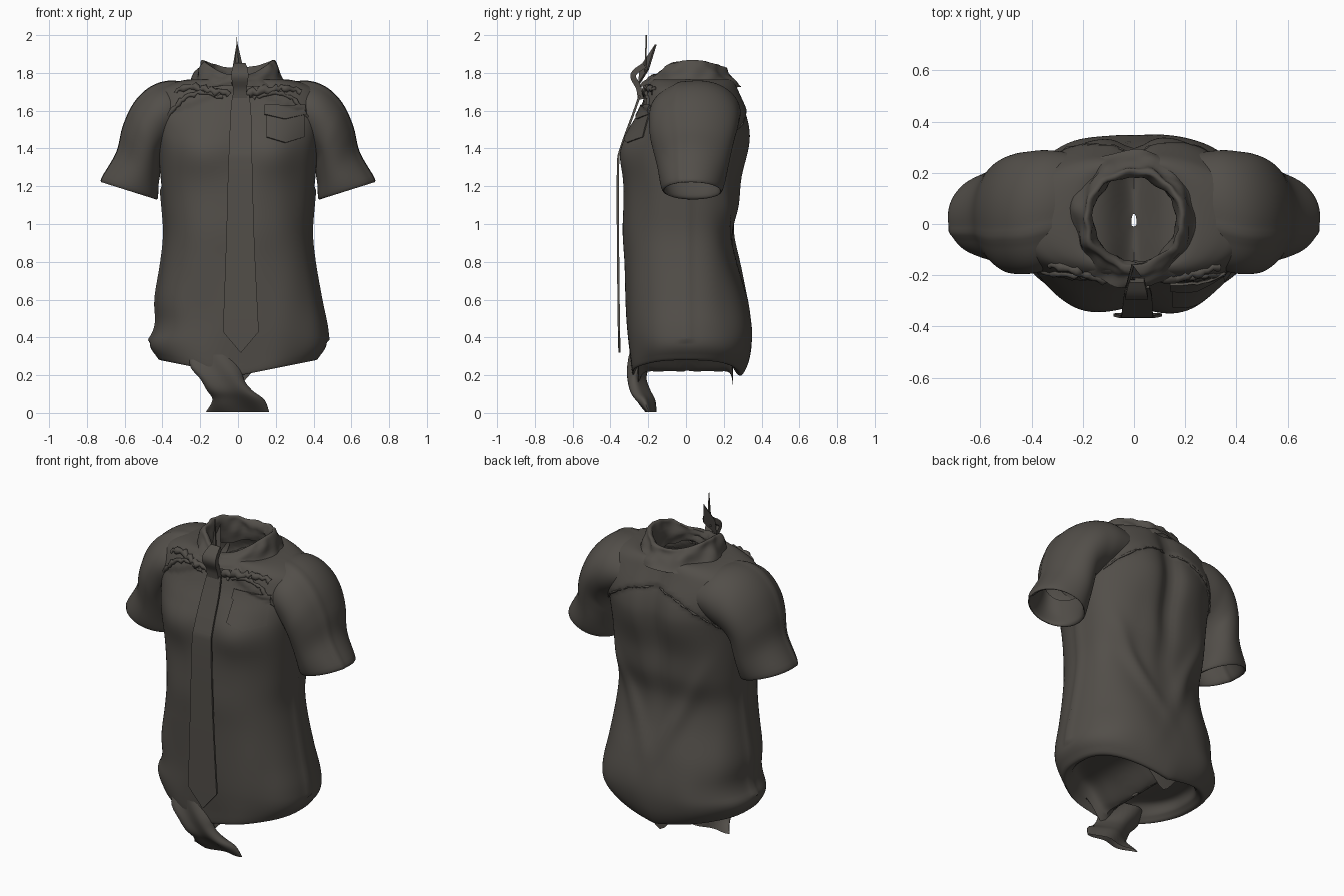
import bpy, bmesh, math, random
from mathutils import Vector, noise
from mathutils.bvhtree import BVHTree

random.seed(4)
if "Cube" in bpy.data.objects:
    bpy.data.objects.remove(bpy.data.objects["Cube"])

cloth = bpy.data.materials.new("dark warm grey cloth")
cloth.use_nodes = True
COLOR = (0.085, 0.077, 0.067, 1)
cloth.diffuse_color = COLOR
cloth.node_tree.nodes["Principled BSDF"].inputs["Base Color"].default_value = COLOR


def make(name, verts, faces, thick=0):
    mesh = bpy.data.meshes.new(name)
    mesh.from_pydata(verts, [], faces)
    mesh.materials.append(cloth)
    obj = bpy.data.objects.new(name, mesh)
    bpy.context.collection.objects.link(obj)
    bm = bmesh.new()
    bm.from_mesh(mesh)
    bmesh.ops.recalc_face_normals(bm, faces=bm.faces)
    bm.to_mesh(mesh)
    bm.free()
    bpy.ops.object.select_all(action="DESELECT")
    obj.select_set(True)
    bpy.context.view_layer.objects.active = obj
    bpy.ops.object.shade_smooth_by_angle(angle=math.radians(40))
    if thick:
        mod = obj.modifiers.new("thickness", "SOLIDIFY")
        mod.thickness, mod.offset = thick, 0
        obj.modifiers.new("crisp_edges", "EDGE_SPLIT").split_angle = math.radians(40)
    return obj


def loft(name, rings, closed=True, thick=0):
    n = len(rings[0])
    faces = []
    for r in range(len(rings) - 1):
        for i in range(n if closed else n - 1):
            a, b, j = r * n, (r + 1) * n, (i + 1) % n
            faces.append((a + i, a + j, b + j, b + i))
    return make(name, [p for ring in rings for p in ring], faces, thick)


def smooth_rows(rows, steps):
    """Catmull-Rom interpolation through rows of numbers."""
    out = []
    for k in range(len(rows) - 1):
        p0, p1 = rows[max(k - 1, 0)], rows[k]
        p2, p3 = rows[k + 1], rows[min(k + 2, len(rows) - 1)]
        for s in range(steps):
            t = s / steps
            out.append([b + t / 2 * (c - a + t * (2 * a - 5 * b + 4 * c - d + t * (3 * b - a - 3 * c + d)))
                        for a, b, c, d in zip(p0, p1, p2, p3)])
    return out + [list(rows[-1])]


def bump(x, z, cx, cz, rx, rz):
    return math.exp(-((x - cx) / rx) ** 2 - ((z - cz) / rz) ** 2)


def power(v, p):
    return math.copysign(abs(v) ** p, v)


# Torso from the closed underside up: height, half width, front y, back y
SECTIONS = [
    (0.33, 0.01, -0.01, 0.04), (0.33, 0.2, -0.14, 0.16), (0.32, 0.33, -0.23, 0.23),
    (0.23, 0.37, -0.27, 0.25), (0.2, 0.42, -0.29, 0.29),
    (0.29, 0.465, -0.3, 0.335), (0.43, 0.468, -0.31, 0.35), (0.6, 0.435, -0.318, 0.32),
    (0.8, 0.4, -0.325, 0.265), (0.95, 0.385, -0.33, 0.25), (1.1, 0.395, -0.325, 0.285),
    (1.25, 0.41, -0.325, 0.295), (1.4, 0.425, -0.33, 0.315), (1.5, 0.44, -0.3, 0.32),
    (1.6, 0.455, -0.25, 0.305), (1.7, 0.43, -0.21, 0.265), (1.745, 0.35, -0.19, 0.245),
    (1.765, 0.26, -0.17, 0.225), (1.76, 0.19, -0.15, 0.2)]


def torso_point(row, a):
    z, hw, yf, yb = row
    x = hw * power(math.cos(a), 0.82)
    s = power(math.sin(a), 0.82)
    y = s * yb if s > 0 else -s * yf
    if s < 0:
        # chest muscles and the yoke edge on the front
        out = 0.028 * (bump(x, z, 0.2, 1.36, 0.15, 0.12) + bump(x, z, -0.2, 1.36, 0.15, 0.12))
        out -= 0.012 * bump(x, z, 0, 1.35, 0.06, 0.2)
        out += 0.012 if z > 1.72 - abs(x) * 0.35 else 0
    else:
        # spine groove, shoulder blades, yoke arc and waist folds on the back
        out = -0.04 * bump(x, z, 0, 1.4, 0.06, 0.45)
        out += 0.025 * (bump(x, z, 0.15, 1.45, 0.14, 0.16) + bump(x, z, -0.15, 1.45, 0.14, 0.16))
        out += 0.012 if z > 1.62 - 1.3 * x * x else 0
        out += 0.02 * (bump(x + (z - 0.8) / 2, z, -0.1, 0.85, 0.05, 0.28)
                       + bump(x - (z - 0.8) / 2, z, 0.15, 0.9, 0.05, 0.25))
    out += 0.012 * noise.noise(Vector((x * 5, y * 5, z * 2.5)))
    y += out * max(-1, min(1, s * 1.5))
    # pinched side seam
    if 0.35 < z < 1.2:
        x += math.copysign(0.012 * math.exp(-(y / 0.025) ** 2), x)
    # uneven hips, raised leg openings and the low strip between them
    if x < 0:
        x *= 1 - 0.07 * math.exp(-((z - 0.47) / 0.09) ** 2)
    if z < 0.4 and hw < 0.36:
        z -= 0.11 * math.exp(-(x / 0.09) ** 2)
    z += 0.2 * abs(x) * max(0, min(1, (0.42 - z) / 0.2))
    return Vector((x, y, z))


SEG = 128
rings = [[torso_point(row, math.tau * i / SEG) for i in range(SEG)] for row in smooth_rows(SECTIONS, 6)]
torso = loft("shirt_body", rings)
tree = BVHTree.FromPolygons([v.co for v in torso.data.vertices],
                            [p.vertices[:] for p in torso.data.polygons])


def on_cloth(x, z, side=-1, lift=0.006):
    hit = tree.ray_cast(Vector((x, 2 * side, z)), Vector((0, -side, 0)))[0]
    return Vector((x, (hit.y if hit else 0.2 * side) + lift * side, z))


# Sleeves: top x, top z, under x, under z, front y, back y
SLEEVE = [
    (0.22, 1.735, 0.28, 1.46, -0.13, 0.275), (0.35, 1.76, 0.35, 1.42, -0.18, 0.29),
    (0.46, 1.73, 0.39, 1.38, -0.2, 0.28), (0.55, 1.645, 0.41, 1.33, -0.195, 0.262),
    (0.61, 1.52, 0.41, 1.28, -0.175, 0.245), (0.645, 1.38, 0.42, 1.21, -0.15, 0.22),
    (0.725, 1.24, 0.425, 1.135, -0.125, 0.19), (0.7, 1.235, 0.445, 1.145, -0.11, 0.175),
    (0.63, 1.36, 0.44, 1.21, -0.13, 0.18), (0.58, 1.5, 0.43, 1.3, -0.15, 0.2)]


def sleeve(name, side):
    rings = []
    for tx, tz, ux, uz, yf, yb in smooth_rows(SLEEVE, 5):
        ring = []
        for i in range(72):
            a = math.tau * i / 72
            c, s = math.cos(a), math.sin(a)
            # ridge where front and back panels meet
            c *= 1 + 0.05 * math.exp(-((a - 5.9) / 0.1) ** 2)
            p = Vector(((tx + ux + c * (tx - ux)) / 2, (yf + yb + s * (yb - yf)) / 2,
                        (tz + uz + c * (tz - uz)) / 2))
            p.y += 0.012 * noise.noise(p * 5)
            ring.append((p.x * side, p.y, p.z))
        rings.append(ring)
    loft(name, rings)


sleeve("left_sleeve", 1)
sleeve("right_sleeve", -1)

# Collar: rolled cowl, radius and share of its height
rings = []
for radius, h in smooth_rows([(0.27, -0.1), (0.235, 0.3), (0.21, 0.75), (0.195, 1), (0.175, 0.95),
                              (0.165, 0.4), (0.175, -0.3)], 4):
    ring = []
    for i in range(72):
        a = math.tau * i / 72
        c, s = math.cos(a), math.sin(a)
        rise = 0.13 - (0.04 if s > 0 else 0.08) * s * s
        fold = 0.02 * noise.noise(Vector((c * 3, s * 3, h * 2)))
        ring.append(((radius + fold) * c, 0.02 + (radius + fold) * s, 1.735 + rise * h + fold / 2))
    rings.append(ring)
loft("collar", rings)


# Tie: half width, centre x, y, z
def strip(name, rows, thick, tip=()):
    rows = smooth_rows(rows, 4) + list(tip)
    loft(name, [[(cx - hw, y, z), (cx + hw, y, z)] for hw, cx, y, z in rows], False, thick)


strip("tie_blade", [
    (0.045, 0.015, -0.245, 1.68), (0.055, 0.015, -0.28, 1.58), (0.06, 0.013, -0.345, 1.4),
    (0.064, 0.012, -0.36, 1.3), (0.075, 0.012, -0.36, 0.9), (0.095, 0.015, -0.355, 0.43)], 0.012,
    [(0.002, 0.015, -0.352, 0.32)])
strip("tie_knot", [(0.04, 0.01, -0.24, 1.66), (0.036, 0.01, -0.25, 1.72), (0.045, 0.01, -0.28, 1.79),
                   (0.03, 0.01, -0.22, 1.84)], 0.03)
make("tie_loop_end", [(-0.03, -0.25, 1.74), (0.025, -0.2, 1.82), (-0.005, -0.16, 1.95),
                      (-0.025, -0.24, 1.83)], [(0, 1, 2, 3)], 0.012)
make("tie_spike", [(-0.018, -0.215, 1.8), (0.006, -0.215, 1.8), (-0.006, -0.21, 2.0)], [(0, 1, 2)], 0.008)


# Chest pocket and flap, laid over the cloth
def patch(name, left, right, top, low, point, lift):
    n, rows = 10, []
    for j in range(n + 1):
        rows.append([])
        for i in range(n + 1):
            u = i / n
            bottom = low - point * (1 - abs(2 * u - 1))
            rows[-1].append(on_cloth(left + (right - left) * u, top + (bottom - top) * j / n, -1, lift))
    loft(name, rows, False, 0.01)


patch("chest_pocket", 0.15, 0.35, 1.6, 1.46, 0.03, 0.003)
patch("pocket_flap", 0.14, 0.355, 1.63, 1.58, 0.025, 0.01)


# Crumpled ridges along the yoke and neckline
def ridge(name, path, side, radius, wobble):
    curve = bpy.data.curves.new(name, "CURVE")
    curve.dimensions = "3D"
    curve.bevel_depth, curve.bevel_resolution = radius, 2
    curve.materials.append(cloth)
    pts = smooth_rows(path, 6)
    spline = curve.splines.new("POLY")
    spline.points.add(len(pts) - 1)
    for point, (x, z) in zip(spline.points, pts):
        p = on_cloth(x, z + random.uniform(-wobble, wobble), side, 0)
        point.co = (*p, 1)
        point.radius = random.uniform(0.5, 1.3)
    bpy.context.collection.objects.link(bpy.data.objects.new(name, curve))


for side, word in ((1, "left"), (-1, "right")):
    ridge(word + "_front_yoke_seam", [(side * x, z) for x, z in
          ((0.41, 1.52), (0.36, 1.58), (0.29, 1.66), (0.2, 1.69), (0.08, 1.67))], -1, 0.012, 0.008)
    ridge(word + "_neck_crumple", [(side * x, z) for x, z in
          ((0.33, 1.7), (0.24, 1.72), (0.16, 1.71), (0.05, 1.69))], -1, 0.02, 0.01)
    ridge(word + "_back_yoke_seam", [(side * x, z) for x, z in
          ((0.02, 1.62), (0.15, 1.59), (0.28, 1.52), (0.38, 1.43))], 1, 0.006, 0.003)

# Knotted shirt tail: height, left x, right x, front y, back y
TAIL = [(0.31, -0.26, 0.02, -0.29, -0.2), (0.24, -0.25, 0.03, -0.305, -0.21),
        (0.18, -0.2, 0.03, -0.31, -0.22), (0.12, -0.165, 0.075, -0.3, -0.2),
        (0.07, -0.135, 0.14, -0.265, -0.175), (0.005, -0.17, 0.165, -0.205, -0.165)]
rings = []
for z, xl, xr, yf, yb in smooth_rows(TAIL, 4):
    ring = []
    for i in range(32):
        a = math.tau * i / 32
        x = (xl + xr + math.cos(a) * (xr - xl)) / 2
        y = (yf + yb + math.sin(a) * (yb - yf)) / 2
        y += 0.012 * math.sin(x * 30 + z * 25)
        ring.append((x, y, max(z, 0)))
    rings.append(ring)
loft("shirt_tail", rings)
